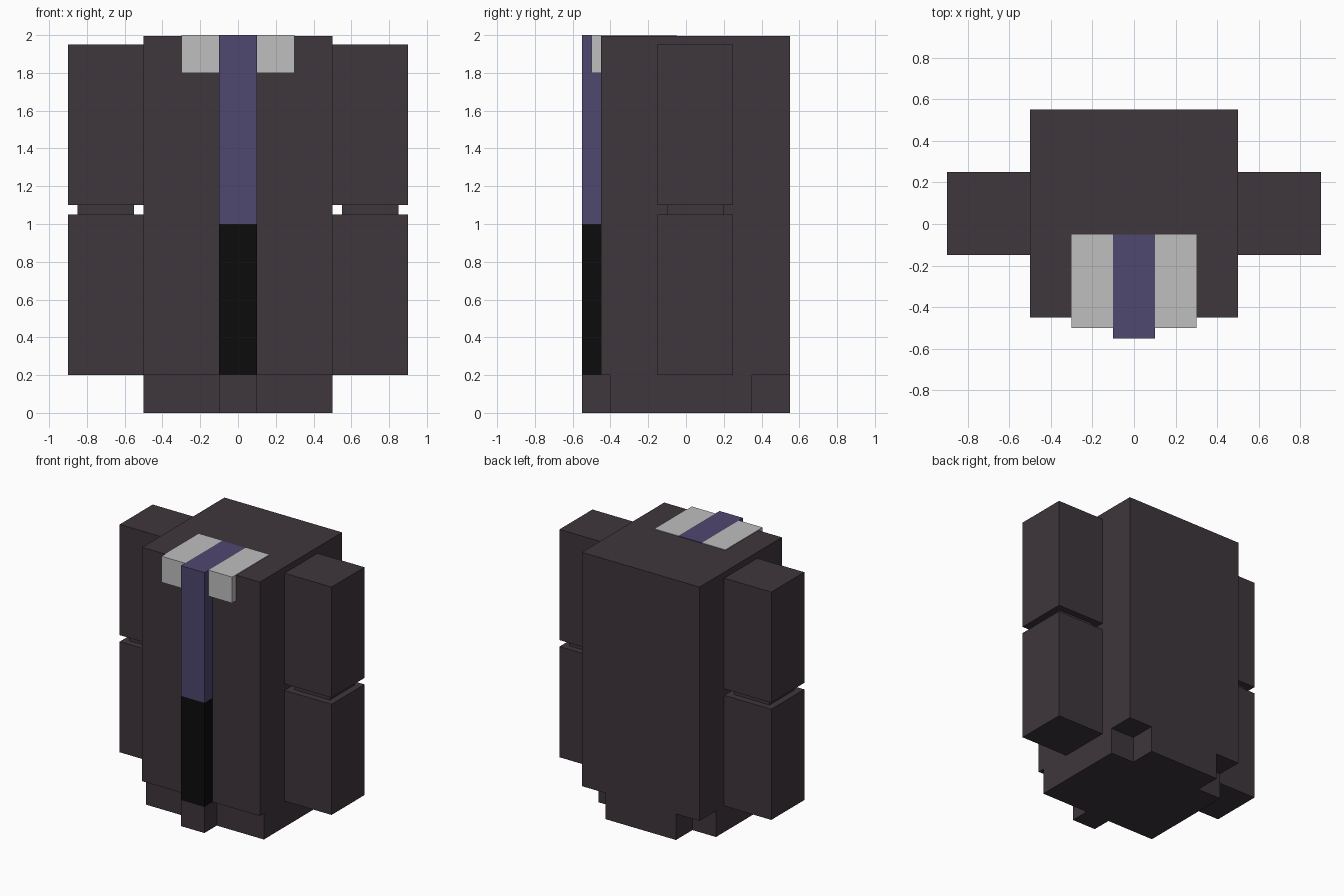
import bpy, bmesh

cube = bpy.data.objects.get("Cube")
if cube:
    bpy.data.objects.remove(cube, do_unlink=True)


def material(name, srgb):
    lin = [((c / 255 + 0.055) / 1.055) ** 2.4 if c > 10 else c / 255 / 12.92 for c in srgb]
    m = bpy.data.materials.new(name)
    m.use_nodes = True
    m.diffuse_color = (*lin, 1)
    bsdf = next(n for n in m.node_tree.nodes if n.type == 'BSDF_PRINCIPLED')
    bsdf.inputs["Base Color"].default_value = (*lin, 1)
    bsdf.inputs["Roughness"].default_value = 0.8
    return m


DARK = material("dark_cloth", (62, 54, 60))
PURPLE = material("purple_tie", (79, 71, 112))
BLACK = material("black_strip", (12, 12, 12))
GREY = material("pale_grey_collar", (191, 191, 191))


def prism(name, mat, outline, axis, lo, hi):
    """Extrude a 2D outline along an axis: 'x' takes (y, z) points, 'z' takes (x, y)."""
    bm = bmesh.new()
    place = (lambda a, b: (lo, a, b)) if axis == 'x' else (lambda a, b: (a, b, lo))
    face = bm.faces.new([bm.verts.new(place(a, b)) for a, b in outline])
    ext = bmesh.ops.extrude_face_region(bm, geom=[face])
    verts = [v for v in ext["geom"] if isinstance(v, bmesh.types.BMVert)]
    step = (hi - lo, 0, 0) if axis == 'x' else (0, 0, hi - lo)
    bmesh.ops.translate(bm, verts=verts, vec=step)
    bmesh.ops.recalc_face_normals(bm, faces=bm.faces[:])
    mesh = bpy.data.meshes.new(name)
    bm.to_mesh(mesh)
    bm.free()
    mesh.materials.append(mat)
    ob = bpy.data.objects.new(name, mesh)
    bpy.context.collection.objects.link(ob)
    return ob


def box(name, mat, x, y, z):
    return prism(name, mat, [(x[0], y[0]), (x[1], y[0]), (x[1], y[1]), (x[0], y[1])], 'z', *z)


def hanging(name, mat, x, front, bottom):
    """Thin plate on top of the torso that folds down over its front."""
    outline = [(front, bottom), (-0.45, bottom), (-0.45, TOP), (-0.05, TOP), (-0.05, 2), (front, 2)]
    return prism(name, mat, outline, 'x', *x)


TOP = 1.996

# Torso
box("torso", DARK, (-0.5, 0.5), (-0.45, 0.55), (0.2, TOP))

# Base: wide middle, a narrow front tab and a broader rear tab
half = [(0.1, -0.55), (0.1, -0.4), (0.5, -0.4), (0.5, 0.35), (0.3, 0.35), (0.3, 0.55)]
prism("base", DARK, half + [(-x, y) for x, y in reversed(half)], 'z', 0, 0.2)

# Front strip
box("lower_strip", BLACK, (-0.1, 0.1), (-0.55, -0.45), (0.2, 1.0))
hanging("tie", PURPLE, (-0.1, 0.1), -0.55, 1.0)

# Collar flaps and arms on both sides
for side, s in (("left", 1), ("right", -1)):
    def span(a, b):
        return tuple(sorted((s * a, s * b)))

    hanging(side + "_collar", GREY, span(0.1, 0.3), -0.5, 1.8)
    box(side + "_upper_arm", DARK, span(0.5, 0.9), (-0.15, 0.25), (1.1, 1.95))
    box(side + "_elbow", DARK, span(0.55, 0.85), (-0.1, 0.2), (1.05, 1.1))
    box(side + "_forearm", DARK, span(0.5, 0.9), (-0.15, 0.25), (0.2, 1.05))
